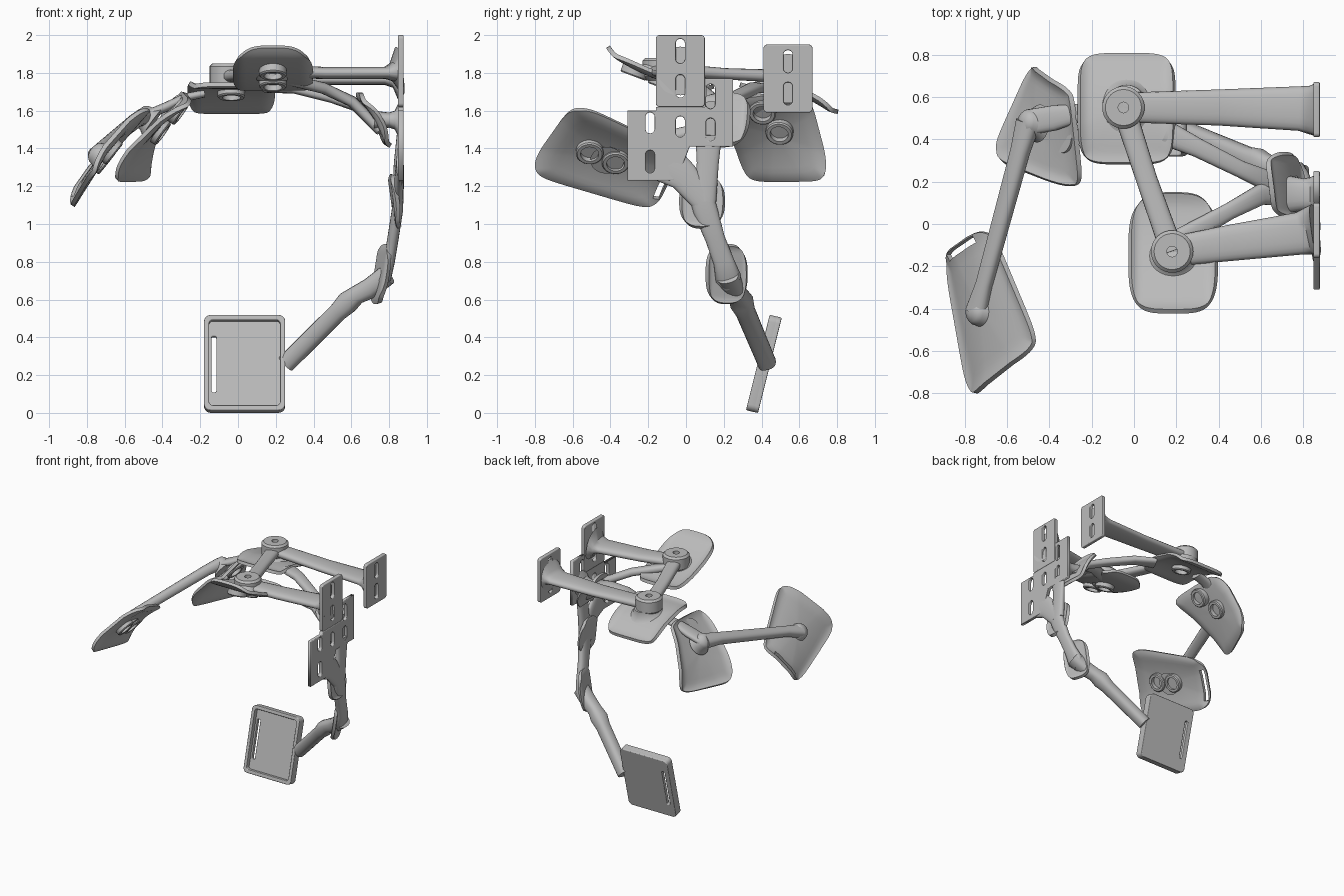
import bpy, bmesh, math
from mathutils import Vector as V

if "Cube" in bpy.data.objects:
    bpy.data.objects.remove(bpy.data.objects["Cube"])

GREY = (0.5, 0.5, 0.5, 1)
mat = bpy.data.materials.new("light grey")
mat.use_nodes = True
mat.diffuse_color = GREY
mat.node_tree.nodes["Principled BSDF"].inputs["Base Color"].default_value = GREY


def activate(ob):
    bpy.ops.object.select_all(action='DESELECT')
    ob.select_set(True)
    bpy.context.view_layer.objects.active = ob


def loft(name, rings, cap_end=True, thickness=0):
    """Skin a list of equal rings of points."""
    bm = bmesh.new()
    loops = [[bm.verts.new(p) for p in r] for r in rings]
    n = len(loops[0])
    for a, b in zip(loops, loops[1:]):
        for i in range(n):
            j = (i + 1) % n
            bm.faces.new((a[i], a[j], b[j], b[i]))
    bm.faces.new(loops[0][::-1])
    if cap_end:
        bm.faces.new(loops[-1])
    bmesh.ops.recalc_face_normals(bm, faces=bm.faces)
    me = bpy.data.meshes.new(name)
    bm.to_mesh(me)
    bm.free()
    me.materials.append(mat)
    ob = bpy.data.objects.new(name, me)
    bpy.context.collection.objects.link(ob)
    activate(ob)
    if thickness:
        m = ob.modifiers.new("shell", 'SOLIDIFY')
        m.thickness, m.offset = thickness, 0
        bpy.ops.object.modifier_apply(modifier="shell")
    bpy.ops.object.shade_smooth_by_angle(angle=math.radians(40))
    return ob


def power(t, e):
    return math.copysign(abs(t) ** e, t)


def lathe(name, origin, axis, profile):
    """Turn a (radius, height) profile about an axis."""
    axis = axis.normalized()
    s = axis.orthogonal().normalized()
    t = axis.cross(s)
    turn = [i * math.tau / 32 for i in range(32)]
    return loft(name, [[origin + axis * h + (s * math.cos(a) + t * math.sin(a)) * r
                        for a in turn] for r, h in profile])


def arm(name, stations, across):
    """Sweep an oval section; station = (point, half width, half thickness)."""
    pts = [V(s[0]) for s in stations]
    rings = []
    for i, (_, w, h) in enumerate(stations):
        d = (pts[min(i + 1, len(pts) - 1)] - pts[max(i - 1, 0)]).normalized()
        side = V(across) - d * V(across).dot(d)
        side.normalize()
        up = d.cross(side)
        rings.append([pts[i] + side * w * power(math.cos(a), 0.8) + up * h * power(math.sin(a), 0.8)
                      for a in [k * math.tau / 20 for k in range(20)]])
    return loft(name, rings)


def pad(name, corners, bend=0.0, lip=0.02, square=5, cups=()):
    """Rounded shell over four corners, bowed at the middle, with a flared lip and cups inside."""
    c = [V(p) for p in corners]
    normal = (c[1] + c[2] - c[0] - c[3]).cross(c[2] + c[3] - c[0] - c[1]).normalized()

    def surface(u, v):
        a, b = (1 + u) / 2, (1 + v) / 2
        p = (c[0] * (1 - a) + c[1] * a) * (1 - b) + (c[3] * (1 - a) + c[2] * a) * b
        edge = max(0, (max(abs(u), abs(v)) - 0.75) / 0.25)
        return p + normal * (bend * (v * v - 1) + lip * edge ** 2)

    rings = []
    for r in (0.03, 0.25, 0.5, 0.7, 0.8, 0.88, 0.95, 1):
        rings.append([surface(r * power(math.cos(a), 2 / square), r * power(math.sin(a), 2 / square))
                      for a in [(k + 0.5) * math.tau / 64 for k in range(64)]])
    ob = loft(name, rings, False, 0.024)
    for i, (u, v) in enumerate(cups):
        lathe(f"{name}_cup_{i + 1}", surface(u, v), -normal,
              [(0.02, 0.014), (0.048, 0.014), (0.048, 0.046), (0.066, 0.046), (0.073, 0.039), (0.073, -0.005)])
    return ob, surface(0, 0), normal


def hub(name, origin, axis, r=0.1, h=0.06):
    lathe(name, origin, axis, [(r - 0.02, -0.06), (r, -0.04), (r, h - 0.015), (r - 0.015, h), (0.025, h), (0.025, h - 0.04)])


def rounded(x0, x1, y0, y1, r):
    pts = []
    for q, (x, y) in enumerate([(x1 - r, y1 - r), (x0 + r, y1 - r), (x0 + r, y0 + r), (x1 - r, y0 + r)]):
        pts += [(x + r * math.cos(a), y + r * math.sin(a))
                for a in [(q + k / 6) * math.pi / 2 for k in range(7)]]
    return pts


def plate(name, outlines, depth, location, rotation, bevel=0.006):
    """Extrude outlines; inner outlines become holes."""
    cu = bpy.data.curves.new(name, 'CURVE')
    cu.dimensions, cu.fill_mode = '2D', 'BOTH'
    cu.extrude, cu.bevel_depth, cu.offset = depth / 2 - bevel, bevel, -bevel
    for pts in outlines:
        sp = cu.splines.new('POLY')
        sp.points.add(len(pts) - 1)
        for p, q in zip(sp.points, pts):
            p.co = (q[0], q[1], 0, 1)
        sp.use_cyclic_u = True
    cu.materials.append(mat)
    ob = bpy.data.objects.new(name, cu)
    ob.location, ob.rotation_euler = location, rotation
    bpy.context.collection.objects.link(ob)
    activate(ob)
    bpy.ops.object.convert(target='MESH')


def slot(y, z0, z1):
    return rounded(y - 0.024, y + 0.024, z0, z1, 0.023)


# Slotted mounting plates, standing in the y-z plane
SIDE = (math.pi / 2, 0, math.pi / 2)
plate("rear_mount", [rounded(0.41, 0.67, 1.59, 1.95, 0.02), slot(0.54, 1.80, 1.92), slot(0.54, 1.63, 1.75)],
      0.03, (0.862, 0, 0), SIDE)
plate("front_mount", [rounded(-0.16, 0.10, 1.62, 2.0, 0.02), slot(-0.03, 1.85, 1.98), slot(-0.03, 1.67, 1.79)],
      0.03, (0.862, 0, 0), SIDE)
step = [(-0.31, 1.23), (-0.05, 1.23), (0.02, 1.41), (0.25, 1.41), (0.25, 1.77), (0.1, 1.77),
        (0.1, 1.62), (-0.16, 1.62), (-0.16, 1.6), (-0.31, 1.6)]
plate("lower_mount", [step, slot(-0.19, 1.48, 1.59), slot(-0.19, 1.27, 1.39), slot(-0.03, 1.46, 1.57),
                      slot(0.13, 1.61, 1.74), slot(0.13, 1.44, 1.56)], 0.03, (0.862, 0, 0), SIDE)

# Body pads
_, a_mid, a_n = pad("rear_pad", [(-0.26, 0.28, 1.72), (0.19, 0.28, 1.72), (0.19, 0.8, 1.575), (-0.26, 0.8, 1.575)],
                    -0.06, cups=[(0, -0.1)])
_, b_mid, b_n = pad("front_pad", [(-0.02, -0.42, 1.92), (0.39, -0.42, 1.92), (0.39, 0.14, 1.71), (-0.02, 0.14, 1.71)],
                    0.04, square=3.6, cups=[(0, -0.4), (0, 0.12)])
_, c_mid, c_n = pad("side_pad", [(-0.46, 0.76, 1.22), (-0.66, 0.32, 1.22), (-0.23, 0.15, 1.64), (-0.28, 0.63, 1.7)],
                    -0.055, square=6, cups=[(-0.15, 0.1), (0.05, 0.65)])
d_pad, d_mid, d_n = pad("far_pad", [(-0.88, -0.16, 1.06), (-0.76, -0.84, 1.26), (-0.43, -0.58, 1.63), (-0.67, -0.01, 1.36)],
                        -0.045, square=6, cups=[(-0.08, 0), (0.36, 0)])
pad("shoulder_pad", [(0.8, 0.02, 1.4), (0.78, 0.32, 1.41), (0.61, 0.34, 1.7), (0.65, 0.03, 1.67)], -0.02, square=2.8)
pad("upper_joint_pad", [(0.85, -0.03, 0.98), (0.84, 0.2, 0.98), (0.8, 0.2, 1.26), (0.82, -0.03, 1.26)], 0, 0.01, 2.6)
pad("lower_joint_pad", [(0.76, 0.11, 0.58), (0.7, 0.32, 0.58), (0.75, 0.32, 0.89), (0.81, 0.11, 0.89)], 0, 0.01, 2.8)

# Strap slot through the back edge of the far pad
bpy.ops.mesh.primitive_cube_add(size=1)
cutter = bpy.context.object
cutter.name = "strap_cutter"
cutter.hide_render = True
cutter.location = (-0.78, -0.115, 1.215)
edge = V((0.2, 0.14, 0.29)).normalized()
across = edge.cross(d_n).normalized()
basis = cutter.rotation_euler.to_matrix()
basis.col[0], basis.col[1], basis.col[2] = across, edge.cross(across), edge
cutter.rotation_euler = basis.to_euler()
cutter.scale = (0.035, 0.25, 0.24)
activate(d_pad)
cut = d_pad.modifiers.new("slot", 'BOOLEAN')
cut.operation, cut.object = 'DIFFERENCE', cutter
bpy.ops.object.modifier_apply(modifier="slot")
bpy.data.objects.remove(cutter)

# Hubs on the outside of the pads
UP = V((0, 0, 1))
hub("rear_hub", V((-0.05, 0.55, 1.79)), UP)
hub("front_hub", V((0.18, -0.13, 1.82)), UP)
STEM = [(0.13, 0), (0.1, 0.02), (0.085, 0.07)]
lathe("rear_hub_stem", a_mid, a_n, STEM)
lathe("front_hub_stem", b_mid, b_n, STEM)
C, D = V((-0.5, 0.48, 1.57)), d_mid + d_n * 0.03 + V((0.0, -0.02, 0))
DOME = [(0.09, -0.06), (0.07, -0.03), (0.06, 0.01), (0.045, 0.03), (0.015, 0.04)]
lathe("side_hub", C, c_n, DOME)
lathe("far_hub", D, d_n, DOME)

# Arms, flaring out where they meet the plates
Y = (0, 1, 0)
arm("rear_arm", [((-0.05, 0.55, 1.78), 0.07, 0.035), ((0.4, 0.55, 1.765), 0.085, 0.03), ((0.78, 0.545, 1.765), 0.105, 0.03),
                 ((0.82, 0.54, 1.77), 0.112, 0.05), ((0.855, 0.54, 1.77), 0.125, 0.13)], Y)
arm("front_arm", [((0.18, -0.13, 1.81), 0.07, 0.035), ((0.45, -0.09, 1.80), 0.085, 0.032), ((0.78, -0.045, 1.80), 0.1, 0.032),
                  ((0.82, -0.035, 1.805), 0.11, 0.05), ((0.855, -0.03, 1.81), 0.125, 0.13)], Y)
arm("hub_link", [((-0.05, 0.55, 1.78), 0.055, 0.035), ((0.06, 0.21, 1.795), 0.05, 0.03),
                 ((0.18, -0.13, 1.82), 0.055, 0.035)], (1, 0, 0))
arm("side_link", [((-0.18, 0.53, 1.69), 0.05, 0.02), ((-0.28, 0.52, 1.67), 0.045, 0.022),
                  ((-0.38, 0.5, 1.62), 0.06, 0.025), (C, 0.06, 0.025)], Y)
arm("far_arm", [(C, 0.06, 0.045), (C.lerp(D, 0.15) + UP * 0.01, 0.047, 0.04), (C.lerp(D, 0.85) + UP * 0.01, 0.04, 0.035),
                (D, 0.055, 0.04)], (1, 0, 0.6))

# Struts carrying the shoulder pad
arm("rear_strut", [((0.15, 0.43, 1.72), 0.06, 0.025), ((0.3, 0.36, 1.72), 0.045, 0.03), ((0.5, 0.26, 1.67), 0.04, 0.03),
                   ((0.64, 0.2, 1.62), 0.05, 0.03), ((0.75, 0.16, 1.5), 0.07, 0.03)], Y)
arm("front_strut", [((0.2, -0.08, 1.78), 0.05, 0.03), ((0.45, 0.06, 1.72), 0.04, 0.03), ((0.6, 0.14, 1.65), 0.05, 0.03),
                    ((0.75, 0.15, 1.5), 0.07, 0.03)], Y)
arm("shoulder_stub", [((0.72, 0.14, 1.55), 0.09, 0.05), ((0.8, 0.14, 1.55), 0.075, 0.04),
                      ((0.83, 0.14, 1.55), 0.08, 0.05), ((0.855, 0.14, 1.55), 0.09, 0.1)], Y)

# Long arm down to the tray
arm("fork_front", [((0.858, -0.12, 1.33), 0.11, 0.018), ((0.855, -0.01, 1.25), 0.08, 0.025),
                   ((0.845, 0.09, 1.12), 0.06, 0.03)], (0, 0.7, 0.7))
arm("fork_rear", [((0.858, 0.12, 1.47), 0.07, 0.018), ((0.85, 0.115, 1.32), 0.058, 0.025),
                  ((0.845, 0.1, 1.12), 0.06, 0.03)], Y)
arm("upper_arm", [((0.85, 0.07, 1.18), 0.06, 0.025), ((0.845, 0.1, 1.08), 0.065, 0.03), ((0.82, 0.155, 0.92), 0.052, 0.03),
                  ((0.8, 0.2, 0.8), 0.055, 0.03), ((0.775, 0.225, 0.71), 0.07, 0.035), ((0.76, 0.24, 0.66), 0.04, 0.02)], Y)
arm("forearm", [((0.79, 0.22, 0.73), 0.06, 0.055), ((0.7, 0.25, 0.66), 0.058, 0.055), ((0.63, 0.275, 0.625), 0.052, 0.05),
                ((0.58, 0.295, 0.585), 0.064, 0.06), ((0.53, 0.315, 0.535), 0.052, 0.05),
                ((0.255, 0.43, 0.262), 0.048, 0.05)], Y)

# Tray: back panel and raised rim facing the front, tilted
tilt = (math.radians(90 - 14), 0, 0)
hole = rounded(-0.175, -0.15, -0.155, 0.15, 0.008)
outer = rounded(-0.215, 0.215, -0.262, 0.258, 0.035)
plate("tray_panel", [outer, hole], 0.03, (0.035, 0.43, 0.257), tilt)
plate("tray_rim", [outer, rounded(-0.188, 0.188, -0.234, 0.231, 0.02)], 0.05, (0.035, 0.405, 0.263), tilt)
